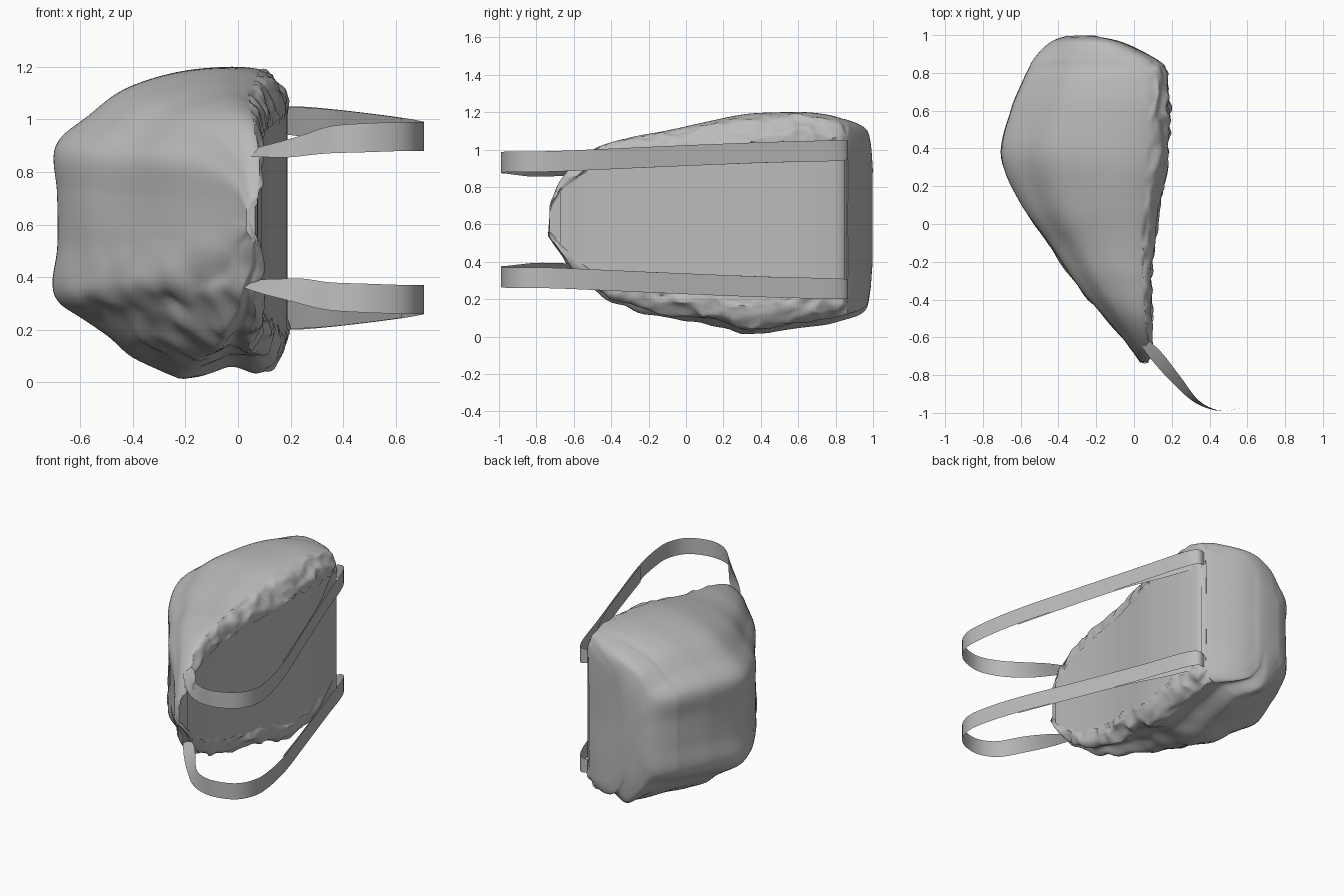
import bpy, bmesh, math
from mathutils import Vector, noise

cube = bpy.data.objects.get("Cube")
if cube:
    bpy.data.objects.remove(cube, do_unlink=True)

grey = bpy.data.materials.new("plain grey")
grey.use_nodes = True
tone = (0.5, 0.5, 0.5, 1)
grey.diffuse_color = tone
grey.node_tree.nodes["Principled BSDF"].inputs["Base Color"].default_value = tone


def spline(points, steps, closed=False):
    """Smooth curve through points of any dimension."""
    n = len(points)
    out = []
    for i in range(n if closed else n - 1):
        pick = [(i + k) % n if closed else min(max(i + k, 0), n - 1) for k in (-1, 0, 1, 2)]
        a, b, c, d = (Vector(points[k]) for k in pick)
        for s in range(steps):
            t = s / steps
            out.append(b + (c - a) * t / 2 + (a * 2 - b * 5 + c * 4 - d) * t * t / 2
                       + (b * 3 - a - c * 3 + d) * t ** 3 / 2)
    if not closed:
        out.append(Vector(points[-1]))
    return out


def loft(name, rows, closed=False, angle=40):
    """Skin rows of points into one mesh object."""
    bm = bmesh.new()
    grid = [[bm.verts.new(p) for p in row] for row in rows]
    n = len(grid[0])
    for a, b in zip(grid, grid[1:]):
        for j in range(n if closed else n - 1):
            k = (j + 1) % n
            bm.faces.new((a[j], a[k], b[k], b[j]))
    if closed:
        bm.faces.new(grid[0])
        bm.faces.new(grid[-1])
    bmesh.ops.recalc_face_normals(bm, faces=bm.faces)
    mesh = bpy.data.meshes.new(name)
    bm.to_mesh(mesh)
    bm.free()
    mesh.materials.append(grey)
    obj = bpy.data.objects.new(name, mesh)
    bpy.context.collection.objects.link(obj)
    bpy.ops.object.select_all(action="DESELECT")
    obj.select_set(True)
    bpy.context.view_layer.objects.active = obj
    bpy.ops.object.shade_smooth_by_angle(angle=math.radians(angle))


# Bag sections: y, outer x, panel x, bottom z, top z
sections = [(-.73, .03, .08, .53, .70), (-.66, -.02, .09, .42, .85), (-.5, -.15, .09, .25, 1.0),
            (-.3, -.31, .095, .15, 1.07), (-.1, -.45, .11, .1, 1.1), (.1, -.59, .14, .07, 1.14),
            (.35, -.69, .18, .01, 1.19), (.6, -.64, .19, .05, 1.2), (.75, -.585, .18, .07, 1.185),
            (.83, -.55, .165, .09, 1.165), (.87, -.53, .12, .1, 1.155), (.93, -.48, .01, .12, 1.13),
            (.97, -.43, -.09, .16, 1.09), (.99, -.38, -.18, .26, 1.0)]
# Cross-section in fractions of the width and height
outline = [(0, .27), (0, .43), (0, .6), (0, .75), (.14, .845), (.29, .93), (.5, .98), (.72, 1),
           (.89, .985), (.96, .94), (1, .84), (1, .5), (1, .16), (.98, .07), (.89, .025),
           (.75, .045), (.56, 0), (.33, .08), (.16, .175)]
ring = spline(outline, 8, closed=True)
stations = spline(sections, 8)


def crumple(p, u, v, y):
    """Offset for soft dents, underside folds and the torn rim."""
    q = Vector(p)
    out = noise.noise_vector(q * 3) * .01
    side = max(0, min(1, (.45 - v) / .3)) * max(0, min(1, (.6 - y) / .5))
    out += noise.noise_vector(q * 8 + Vector((5, 2, 1))) * .03 * side * (1 - u * .4)
    if u > .97 and .13 < v < .87 and y < .86:
        edge = max(0, 1 - min(v - .13, .87 - v) / .06)
        return Vector((-.015 + edge * (.015 + .03 * noise.noise(q * 17)), 0, 0))
    if u > .88 and y < .86:
        out += noise.noise_vector(q * 15) * .02
    return out


body = []
for y, x0, x1, z0, z1 in stations:
    row = []
    for u, v in ring:
        p = Vector((x0 + (x1 - x0) * u, y, z0 + (z1 - z0) * v))
        p += crumple(p, u, v, y)
        p.z = max(p.z, 0)
        row.append(p)
    body.append(row)
# Rounded end of the bag
last = body[-1]
middle_point = sum(last, Vector()) / len(last)
body.append([p.lerp(middle_point, .3) + Vector((0, .008, 0)) for p in last])
loft("bag_body", body, closed=True, angle=50)

# Smooth back panel with an uneven sewn edge
panel = []
for y, x0, x1, z0, z1 in stations:
    if -.68 < y < .85:
        h = z1 - z0
        low, high = (.14 + .035 * noise.noise(Vector((y * 14, s, 0))) for s in (1, 7))
        panel.append([(x1 - .002, y, z0 + h * (low + (1 - low - high) * j / 12)) for j in range(13)])
loft("back_panel", panel)

# Strap paths: x, y, centre z, half width, lean
strap = [(.14, .86, 1.0, .045, 0), (.22, .825, .995, .055, 0), (.35, .44, .985, .055, 0),
         (.5, 0, .968, .055, 0), (.635, -.4, .95, .055, 0), (.7, -.68, .938, .055, 0),
         (.7, -.83, .935, .055, 0), (.63, -.94, .935, .055, 0), (.48, -.99, .93, .055, 0),
         (.34, -.945, .922, .052, .01), (.22, -.82, .898, .042, .025),
         (.12, -.7, .885, .028, .03), (.04, -.61, .875, .015, .02)]
lining = [(.165, .8, .995, .05, 0), (.25, .61, .99, .055, 0), (.365, .36, .982, .055, 0),
          (.49, .01, .968, .055, 0), (.625, -.4, .95, .055, 0)]
middle = .625
for part, path in (("strap", strap), ("strap_lining", lining)):
    for name, side in (("upper", 1), ("lower", -1)):
        rows = []
        for x, y, z, w, lean in spline(path, 6):
            centre = middle + side * (z - middle)
            rows.append([(x - lean, y - lean / 2, centre - w), (x + lean, y + lean / 2, centre + w)])
        loft(name + "_" + part, rows)
